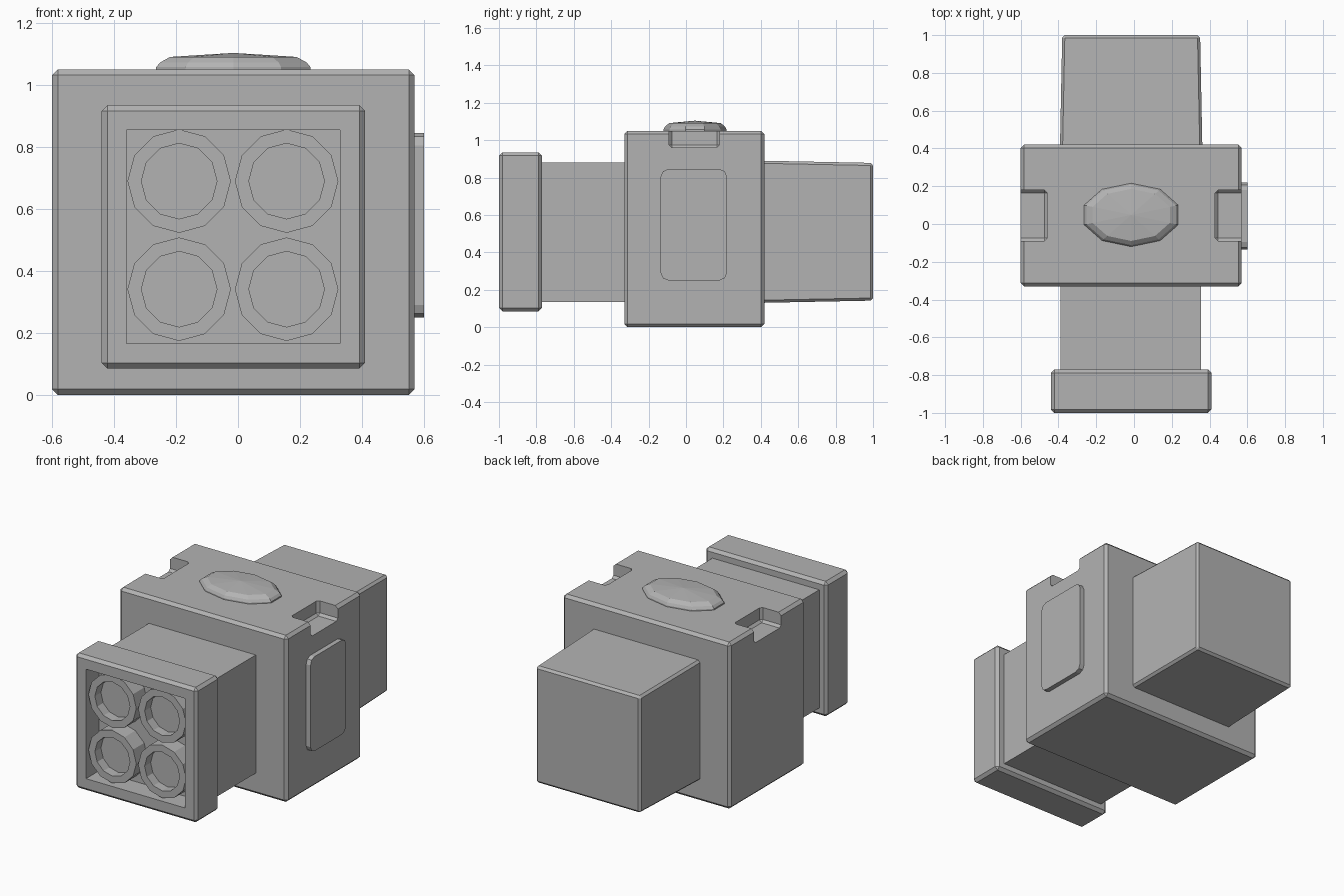
import bpy, bmesh
from math import cos, sin, tau, pi

old = bpy.data.objects.get("Cube")
if old:
    bpy.data.objects.remove(old, do_unlink=True)

grey = bpy.data.materials.new("plain grey")
grey.use_nodes = True
COLOUR = (0.45, 0.45, 0.45, 1)
grey.diffuse_color = COLOUR
grey.node_tree.nodes["Principled BSDF"].inputs["Base Color"].default_value = COLOUR


def finish(name, bm):
    """Turn a bmesh into a flat-shaded grey object."""
    bmesh.ops.recalc_face_normals(bm, faces=bm.faces)
    mesh = bpy.data.meshes.new(name)
    bm.to_mesh(mesh)
    bm.free()
    mesh.materials.append(grey)
    obj = bpy.data.objects.new(name, mesh)
    bpy.context.collection.objects.link(obj)
    return obj


def loft(bm, rings, cap_start=True, cap_end=True):
    """Skin a list of equal point loops."""
    loops = [[bm.verts.new(p) for p in ring] for ring in rings]
    for a, b in zip(loops, loops[1:]):
        for i in range(len(a)):
            j = (i + 1) % len(a)
            bm.faces.new((a[i], a[j], b[j], b[i]))
    if cap_start:
        bm.faces.new(loops[0])
    if cap_end:
        bm.faces.new(loops[-1])
    return loops


def rect(x0, x1, z0, z1, y, inset=0):
    x0, x1, z0, z1 = x0 + inset, x1 - inset, z0 + inset, z1 - inset
    return [(x0, y, z0), (x1, y, z0), (x1, y, z1), (x0, y, z1)]


def block(name, x, y, z, taper=0, bevel=0):
    """Box running along y, narrowing by taper towards the back."""
    bm = bmesh.new()
    loft(bm, [rect(*x, *z, y[0]), rect(*x, *z, y[1], taper)])
    if bevel:
        bmesh.ops.bevel(bm, geom=bm.edges[:], offset=bevel, segments=1,
                        affect='EDGES', profile=0.5)
    return finish(name, bm)


def carve(obj, cutter):
    """Subtract the cutter and discard it."""
    cutter.hide_render = True
    mod = obj.modifiers.new("cut", 'BOOLEAN')
    mod.operation, mod.solver, mod.object = 'DIFFERENCE', 'EXACT', cutter
    bpy.context.view_layer.objects.active = obj
    bpy.ops.object.modifier_apply(modifier=mod.name)
    bpy.data.objects.remove(cutter, do_unlink=True)


# Central body with a notch on each upper side
body = block("main_body", (-0.6, 0.57), (-0.33, 0.42), (0, 1.05), bevel=0.018)
for x in ((-0.75, -0.46), (0.43, 0.72)):
    carve(body, block("notch_cutter", x, (-0.09, 0.18), (0.96, 1.2), bevel=0.015))

# Front neck and tapered rear box
block("front_neck", (-0.39, 0.355), (-0.79, -0.3), (0.135, 0.88))
block("rear_box", (-0.392, 0.362), (0.4, 1.0), (0.13, 0.89), taper=0.012, bevel=0.014)

# Front head with a square recess
head = block("front_head", (-0.44, 0.41), (-1, -0.77), (0.085, 0.935), bevel=0.018)
carve(head, block("recess_cutter", (-0.36, 0.33), (-1.1, -0.87), (0.165, 0.855)))


def circle(cx, cz, r, y):
    return [(cx + r * cos(tau * i / 12), y, cz + r * sin(tau * i / 12))
            for i in range(12)]


# Four stepped lens tubes
for row, cz in (("lower", 0.341), ("upper", 0.69)):
    for side, cx in (("right", -0.19), ("left", 0.157)):
        bm = bmesh.new()
        loft(bm, [circle(cx, cz, r, y) for r, y in
                  ((0.167, -0.865), (0.167, -0.98), (0.122, -0.98), (0.122, -0.92))])
        finish(f"{row}_{side}_lens", bm)

# Faceted oval button on top
bm = bmesh.new()
rings = []
for scale, z in ((1, 1.04), (1, 1.058), (0.95, 1.073), (0.82, 1.091)):
    rings.append([(-0.015 + 0.262 * scale * cos(pi / 10 + tau * i / 10),
                   0.048 + 0.168 * scale * sin(pi / 10 + tau * i / 10), z)
                  for i in range(10)])
top = loft(bm, rings, cap_end=False)[-1]
peak = bm.verts.new((-0.015, 0.048, 1.104))
for i in range(10):
    bm.faces.new((top[i], top[(i + 1) % 10], peak))
finish("top_button", bm)

# Side plate with rounded corners
bm = bmesh.new()
outline = []
for cy, cz, start in ((0.179, 0.805, 0), (-0.095, 0.805, 1),
                      (-0.095, 0.29, 2), (0.179, 0.29, 3)):
    for k in range(3):
        a = pi / 2 * (start + k / 2)
        outline.append((cy + 0.04 * cos(a), cz + 0.04 * sin(a)))
loft(bm, [[(x, y, z) for y, z in outline] for x in (0.56, 0.6)])
finish("side_plate", bm)
